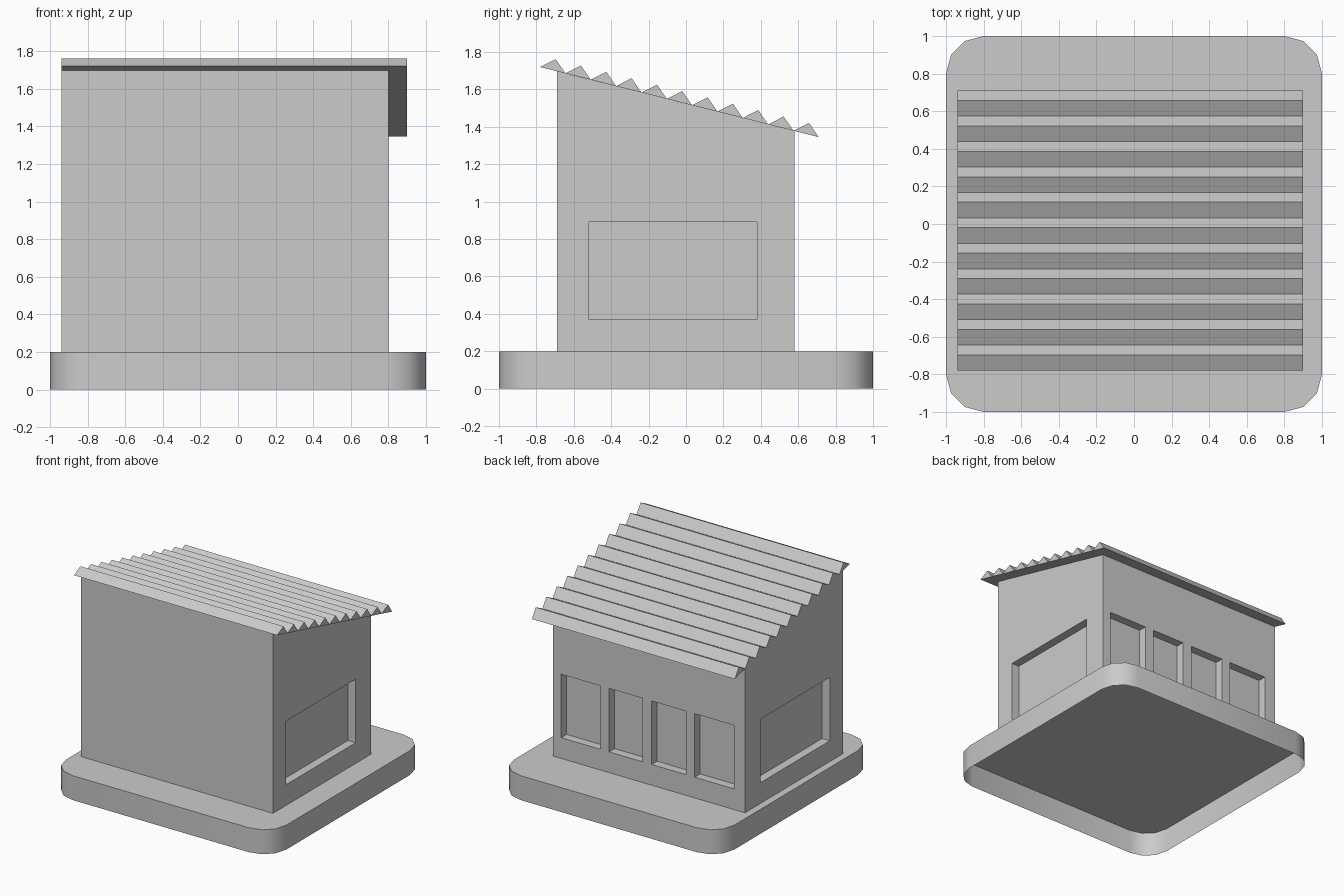
import bpy, bmesh
from math import sin, cos, radians

if "Cube" in bpy.data.objects:
    bpy.data.objects.remove(bpy.data.objects["Cube"])


def finish(name, bm):
    bmesh.ops.recalc_face_normals(bm, faces=bm.faces)
    mesh = bpy.data.meshes.new(name)
    bm.to_mesh(mesh)
    bm.free()
    obj = bpy.data.objects.new(name, mesh)
    bpy.context.collection.objects.link(obj)
    return obj


def prism_x(name, profile, x0, x1):
    """Extrude a (y, z) profile along x into a closed solid."""
    bm = bmesh.new()
    a = [bm.verts.new((x0, y, z)) for y, z in profile]
    b = [bm.verts.new((x1, y, z)) for y, z in profile]
    n = len(profile)
    bm.faces.new(a)
    bm.faces.new(b)
    for i in range(n):
        j = (i + 1) % n
        bm.faces.new((a[i], a[j], b[j], b[i]))
    return finish(name, bm)


def cut(target, x0, x1, y0, y1, z0, z1):
    """Recess a box-shaped window into the target."""
    cutter = prism_x("window_cutter", [(y0, z0), (y1, z0), (y1, z1), (y0, z1)], x0, x1)
    cutter.hide_render = True
    mod = target.modifiers.new("window", 'BOOLEAN')
    mod.operation = 'DIFFERENCE'
    mod.solver = 'EXACT'
    mod.object = cutter
    bpy.context.view_layer.objects.active = target
    bpy.ops.object.modifier_apply(modifier=mod.name)
    bpy.data.objects.remove(cutter, do_unlink=True)


# Base: rounded square shell, open underneath
bm = bmesh.new()
outline = []
for k, (sx, sy) in enumerate([(1, 1), (-1, 1), (-1, -1), (1, -1)]):
    for s in range(4):
        a = radians(90 * k + 30 * s)
        outline.append((0.8 * sx + 0.2 * cos(a), 0.8 * sy + 0.2 * sin(a)))
low = [bm.verts.new((x, y, 0)) for x, y in outline]
top = [bm.verts.new((x, y, 0.2)) for x, y in outline]
bm.faces.new(top)
for i in range(len(outline)):
    j = (i + 1) % len(outline)
    bm.faces.new((low[i], low[j], top[j], top[i]))
base = finish("base", bm)
if base.data.polygons[0].normal.z < 0:
    base.data.flip_normals()
bpy.context.view_layer.objects.active = base
base.select_set(True)
bpy.ops.object.shade_smooth_by_angle(angle=radians(40))
base.select_set(False)

# House walls with a sloping top
X0, X1, Y0, Y1 = -0.94, 0.80, -0.69, 0.58
walls = prism_x("walls", [(Y0, 0.2), (Y1, 0.2), (Y1, 1.378), (Y0, 1.697)], X0, X1)

# Wide side windows, then four back windows
DEPTH, Z0, Z1 = 0.07, 0.37, 0.89
cut(walls, X1 - DEPTH, X1 + 0.1, -0.52, 0.38, Z0, Z1)
cut(walls, X0 - 0.1, X0 + DEPTH, -0.52, 0.38, Z0, Z1)
for a, b in [(-0.84, -0.485), (-0.405, -0.095), (-0.01, 0.29), (0.37, 0.725)]:
    cut(walls, a, b, Y1 - DEPTH, Y1 + 0.1, Z0, Z1)

# Corrugated roof: eleven saw teeth on a sloping flat underside
TEETH = 11
ys, zs, ye, ze = -0.78, 1.72, 0.71, 1.345
dy, dz = (ye - ys) / TEETH, (ze - zs) / TEETH
for i in range(TEETH):
    y, z = ys + i * dy, zs + i * dz
    prism_x("roof_ridge_%02d" % (i + 1),
            [(y, z), (y + 0.083, z + 0.042), (y + dy, z + dz)], X0, 0.90)
